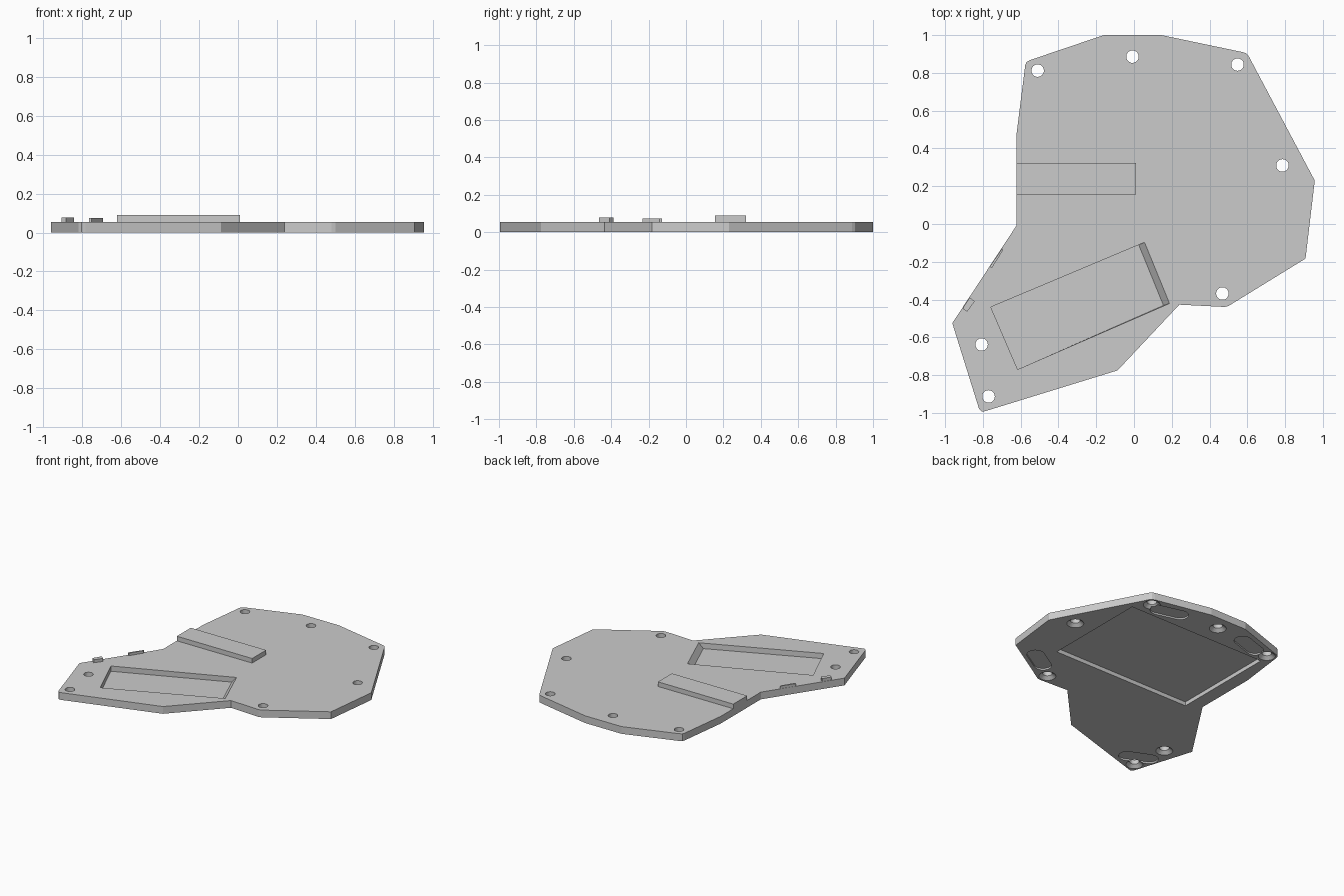
import bpy, bmesh
from math import atan2, pi, cos, sin
from mathutils import Vector

if "Cube" in bpy.data.objects:
    bpy.data.objects.remove(bpy.data.objects["Cube"], do_unlink=True)

THICK = 0.055

grey = bpy.data.materials.new("plain grey")
grey.use_nodes = True
grey.diffuse_color = (0.6, 0.6, 0.6, 1)
grey.node_tree.nodes["Principled BSDF"].inputs["Base Color"].default_value = (0.6, 0.6, 0.6, 1)


def prism(name, base, z0, z1, top=None):
    """Solid between a base polygon and a matching top polygon."""
    bm = bmesh.new()
    low = [bm.verts.new((x, y, z0)) for x, y in base]
    high = [bm.verts.new((x, y, z1)) for x, y in (top or base)]
    bm.faces.new(low)
    bm.faces.new(high)
    n = len(low)
    for i in range(n):
        j = (i + 1) % n
        bm.faces.new((low[i], low[j], high[j], high[i]))
    bmesh.ops.recalc_face_normals(bm, faces=bm.faces)
    mesh = bpy.data.meshes.new(name)
    bm.to_mesh(mesh)
    bm.free()
    obj = bpy.data.objects.new(name, mesh)
    obj.data.materials.append(grey)
    bpy.context.collection.objects.link(obj)
    return obj


def ring(x, y, r, n=32):
    return [(x + r * cos(2 * pi * i / n), y + r * sin(2 * pi * i / n)) for i in range(n)]


def stadium(x, y, dx, dy, half=0.08, r=0.06, n=12):
    """Rounded slot centred on (x, y), running along (dx, dy)."""
    a = atan2(dy, dx)
    pts = []
    for side in (0, pi):
        cx, cy = x + half * cos(a + side), y + half * sin(a + side)
        for i in range(n + 1):
            t = a + side - pi / 2 + pi * i / n
            pts.append((cx + r * cos(t), cy + r * sin(t)))
    return pts


def rect(x0, x1, y0, y1):
    return [(x0, y0), (x1, y0), (x1, y1), (x0, y1)]


def cut(target, cutter):
    cutter.hide_render = True
    mod = target.modifiers.new("cut", 'BOOLEAN')
    mod.operation = 'DIFFERENCE'
    mod.solver = 'EXACT'
    mod.object = cutter
    bpy.context.view_layer.objects.active = target
    bpy.ops.object.modifier_apply(modifier=mod.name)
    bpy.data.objects.remove(cutter, do_unlink=True)


# Main plate
outline = [(-0.16, 1), (0.145, 1), (0.575, 0.91), (0.595, 0.903), (0.608, 0.887),
           (0.957, 0.23), (0.908, -0.183), (0.5, -0.434), (0.48, -0.439),
           (0.24, -0.427), (-0.087, -0.775), (-0.785, -0.99), (-0.805, -0.994),
           (-0.82, -0.98), (-0.962, -0.525), (-0.622, -0.008), (-0.622, 0.475),
           (-0.576, 0.84), (-0.57, 0.857), (-0.55, 0.868)]
plate = prism("base_plate", outline, 0, THICK)

# Slanted pocket in the top, one end wall sloping
floor = [(-0.758, -0.44), (-0.616, -0.77), (0.156, -0.431), (0.024, -0.108)]
slope = Vector((0.048, 0.016))
rim = floor[:2] + [tuple(Vector(p) + slope) for p in floor[2:]]
cut(plate, prism("pocket_cutter", floor, 0.015, 0.075, rim))

# Shallow rectangular recess underneath
cut(plate, prism("recess_cutter", rect(-0.52, 0.633, -0.07, 0.735), -0.05, 0.03))

# Rounded foot pad recesses underneath
for pad in ((0.387, 0.839, 0.95, -0.25), (0.653, -0.235, 0.85, 0.52),
            (-0.323, 0.843, 0.95, 0.32), (-0.73, -0.823, -0.9, 0.4)):
    cut(plate, prism("pad_cutter", stadium(*pad), -0.05, 0.012))

# Screw holes, countersunk from below
for x, y in ((-0.51, 0.812), (-0.008, 0.886), (0.548, 0.844), (0.786, 0.31),
             (0.468, -0.368), (-0.807, -0.638), (-0.77, -0.913)):
    cut(plate, prism("hole_cutter", ring(x, y, 0.033), -0.05, 0.1))
    cut(plate, prism("countersink_cutter", ring(x, y, 0.082), -0.02, 0.022, ring(x, y, 0.033)))

# Raised cable cover and the two small edge tabs
prism("cable_cover", rect(-0.622, 0.01, 0.155, 0.322), 0.045, 0.09)
prism("front_tab", [(-0.87, -0.388), (-0.844, -0.41), (-0.884, -0.465), (-0.907, -0.447)],
      0.045, 0.078)
prism("back_tab", [(-0.697, -0.128), (-0.695, -0.142), (-0.752, -0.232), (-0.765, -0.227)],
      0.045, 0.074)
